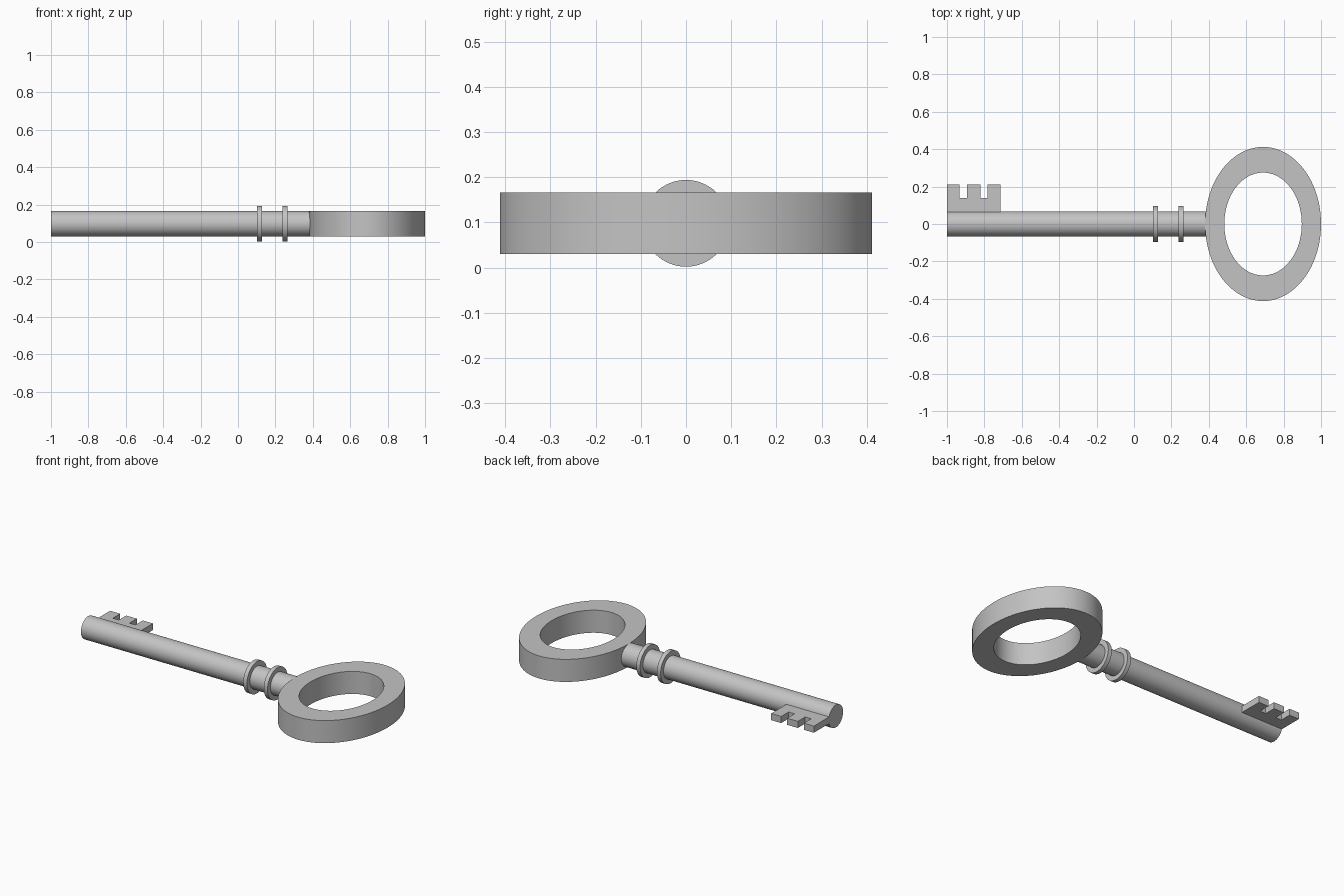
import bpy, bmesh, math
from mathutils import Matrix

if "Cube" in bpy.data.objects:
    bpy.data.objects.remove(bpy.data.objects["Cube"], do_unlink=True)

MID = 0.098      # height of the key's centre line
SHAFT_R = 0.068

metal = bpy.data.materials.new("grey_metal")
metal.use_nodes = True
GREY = (0.55, 0.55, 0.55, 1)
metal.diffuse_color = GREY
metal.node_tree.nodes["Principled BSDF"].inputs["Base Color"].default_value = GREY


def finish(name, bm):
    bmesh.ops.recalc_face_normals(bm, faces=bm.faces)
    mesh = bpy.data.meshes.new(name)
    bm.to_mesh(mesh)
    bm.free()
    mesh.materials.append(metal)
    obj = bpy.data.objects.new(name, mesh)
    bpy.context.collection.objects.link(obj)
    bpy.ops.object.select_all(action="DESELECT")
    obj.select_set(True)
    bpy.context.view_layer.objects.active = obj
    bpy.ops.object.shade_smooth_by_angle(angle=math.radians(30))
    return obj


def rod(name, x0, x1, radius):
    """Cylinder lying along x."""
    bm = bmesh.new()
    place = Matrix.Translation(((x0 + x1) / 2, 0, MID)) @ Matrix.Rotation(math.pi / 2, 4, "Y")
    bmesh.ops.create_cone(bm, cap_ends=True, segments=64, radius1=radius,
                          radius2=radius, depth=x1 - x0, matrix=place)
    return finish(name, bm)


# Shaft and its two collars
rod("shaft", -1, 0.40, SHAFT_R)
rod("collar_outer", 0.102, 0.127, 0.096)
rod("collar_inner", 0.239, 0.264, 0.096)

# Oval bow: a rectangular section swept round an ellipse
bm = bmesh.new()
n = 96
section = [(0.31, 0.412, -1), (0.31, 0.412, 1), (0.207, 0.275, 1), (0.207, 0.275, -1)]
loops = []
for rx, ry, side in section:
    loops.append([bm.verts.new((0.69 + rx * math.cos(math.tau * i / n),
                                ry * math.sin(math.tau * i / n),
                                MID + side * SHAFT_R)) for i in range(n)])
for a, b in zip(loops, loops[1:] + loops[:1]):
    for i in range(n):
        j = (i + 1) % n
        bm.faces.new((a[i], a[j], b[j], b[i]))
finish("bow", bm)

# Toothed bit: flat outline with two notches, extruded
outline = [(-1, 0), (-1, 0.21)]
for x0, x1 in ((-0.933, -0.893), (-0.822, -0.782)):
    outline += [(x0, 0.21), (x0, 0.14), (x1, 0.14), (x1, 0.21)]
outline += [(-0.715, 0.21), (-0.715, 0)]
THICK = 0.04
bm = bmesh.new()
face = bm.faces.new([bm.verts.new((x, y, MID - THICK / 2)) for x, y in outline])
ext = bmesh.ops.extrude_face_region(bm, geom=[face])
bmesh.ops.translate(bm, vec=(0, 0, THICK),
                    verts=[v for v in ext["geom"] if isinstance(v, bmesh.types.BMVert)])
finish("bit", bm)
